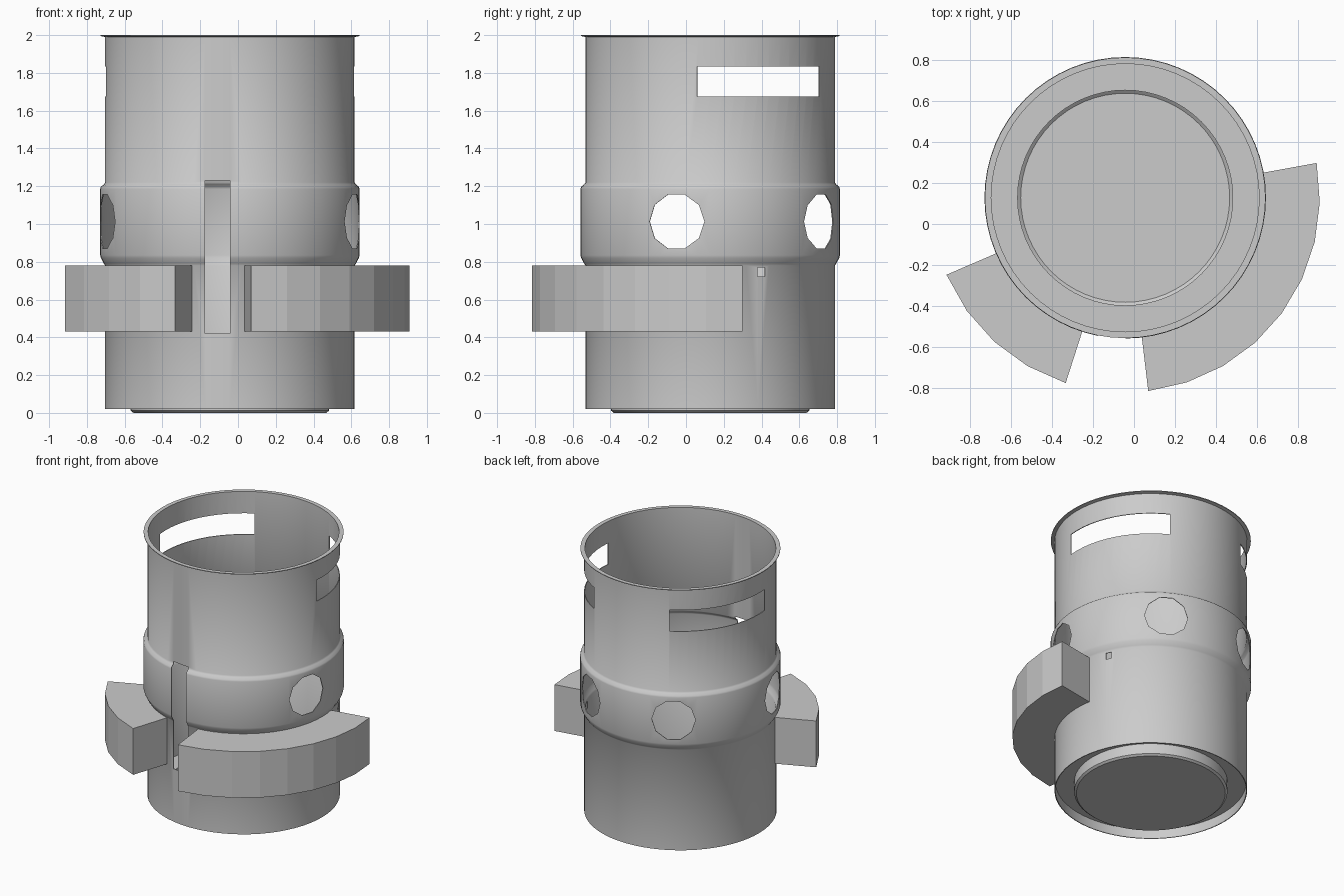
import bpy, bmesh
from math import sin, cos, pi, radians
from mathutils import Matrix, Vector

if "Cube" in bpy.data.objects:
    bpy.data.objects.remove(bpy.data.objects["Cube"])

CX, CY = -0.043, 0.128      # axis of the can
SEG = 64


def add_object(name, bm, smooth=False):
    bmesh.ops.recalc_face_normals(bm, faces=bm.faces)
    me = bpy.data.meshes.new(name)
    bm.to_mesh(me)
    bm.free()
    ob = bpy.data.objects.new(name, me)
    bpy.context.collection.objects.link(ob)
    if smooth:
        smooth_by_angle(ob)
    return ob


def smooth_by_angle(ob):
    bpy.ops.object.select_all(action='DESELECT')
    ob.select_set(True)
    bpy.context.view_layer.objects.active = ob
    bpy.ops.object.shade_smooth_by_angle(angle=radians(35))


def lathe(name, profile, closed):
    bm = bmesh.new()
    vs = [bm.verts.new((CX + r, CY, z)) for r, z in profile]
    pairs = list(zip(vs, vs[1:])) + ([(vs[-1], vs[0])] if closed else [])
    edges = [bm.edges.new(p) for p in pairs]
    bmesh.ops.spin(bm, geom=vs + edges, cent=(CX, CY, 0), axis=(0, 0, 1),
                   angle=2 * pi, steps=SEG)
    bmesh.ops.remove_doubles(bm, verts=bm.verts, dist=0.0005)
    return add_object(name, bm)


def sector(name, a0, a1, r0, r1, z0, z1, steps):
    """Solid arc block around the can axis, angles in degrees."""
    bm = bmesh.new()
    angs = [radians(a0 + (a1 - a0) * i / steps) for i in range(steps + 1)]
    rings = [[bm.verts.new((CX + r * cos(a), CY + r * sin(a), z))
              for r, z in ((r0, z0), (r1, z0), (r1, z1), (r0, z1))] for a in angs]
    for p, q in zip(rings, rings[1:]):
        for i in range(4):
            j = (i + 1) % 4
            bm.faces.new((p[i], p[j], q[j], q[i]))
    bm.faces.new(rings[0])
    bm.faces.new(rings[-1][::-1])
    return add_object(name, bm)


def round_cutter(name, angle, z, radius):
    a = radians(angle)
    bm = bmesh.new()
    d = Vector((cos(a), sin(a), 0))
    m = Matrix.Translation(Vector((CX, CY, z)) + d * 0.68) @ d.to_track_quat('Z', 'Y').to_matrix().to_4x4()
    bmesh.ops.create_cone(bm, cap_ends=True, segments=10, radius1=radius,
                          radius2=radius, depth=0.3,
                          matrix=m @ Matrix.Rotation(pi / 10, 4, 'Z'))
    return add_object(name, bm)


def box(name, lo, hi):
    bm = bmesh.new()
    lo, hi = Vector(lo), Vector(hi)
    bmesh.ops.create_cube(bm, size=1, matrix=Matrix.Translation((lo + hi) / 2)
                          @ Matrix.Diagonal((*(hi - lo), 1)))
    return add_object(name, bm)


# thin wall with raised band and top flange
outer = [(0.66, 0.02), (0.66, 0.78), (0.667, 0.79), (0.683, 0.82), (0.687, 0.835),
         (0.687, 1.185), (0.683, 1.197), (0.667, 1.21), (0.66, 1.22), (0.66, 1.99)]
T = 0.006
inner = [(r - T, z) for r, z in outer[:-1]][::-1]
wall = lathe("can_wall", outer + [(0.685, 1.995), (0.685, 2.0), (0.66 - T, 2.0)] + inner, True)

# recessed floor with a protruding base disc
floor = lathe("can_floor", [(0, 0), (0.51, 0), (0.525, 0.012), (0.525, 0.09),
                            (0.657, 0.09)], False)
smooth_by_angle(floor)

# openings: two slots, four round holes, front notch, small square hole
cutters = []
for a0, a1 in ((-6, 61.5), (118.5, 186)):
    cutters.append(sector("slot_cutter", a0, a1, 0.58, 0.78, 1.675, 1.835, 12))
for a in (-15.2, 59, 121, 195.2):
    cutters.append(round_cutter("hole_cutter", a, 1.013, 0.15))
cutters.append(box("notch_cutter", (-0.175, -0.8, 0.42), (-0.042, -0.3, 1.23)))
cutters.append(sector("square_cutter", 22.2, 26, 0.6, 0.75, 0.722, 0.77, 1))

bpy.context.view_layer.objects.active = wall
for c in cutters:
    mod = wall.modifiers.new("cut", 'BOOLEAN')
    mod.operation = 'DIFFERENCE'
    mod.solver = 'EXACT'
    mod.object = c
    bpy.ops.object.modifier_apply(modifier=mod.name)
for c in cutters:
    bpy.data.objects.remove(c, do_unlink=True)
smooth_by_angle(wall)

# curved outer blocks
sector("right_block", -83.2, 10.3, 0.66, 0.95, 0.43, 0.78, 8)
sector("left_block", 203.3, 252.2, 0.66, 0.95, 0.43, 0.78, 4)
